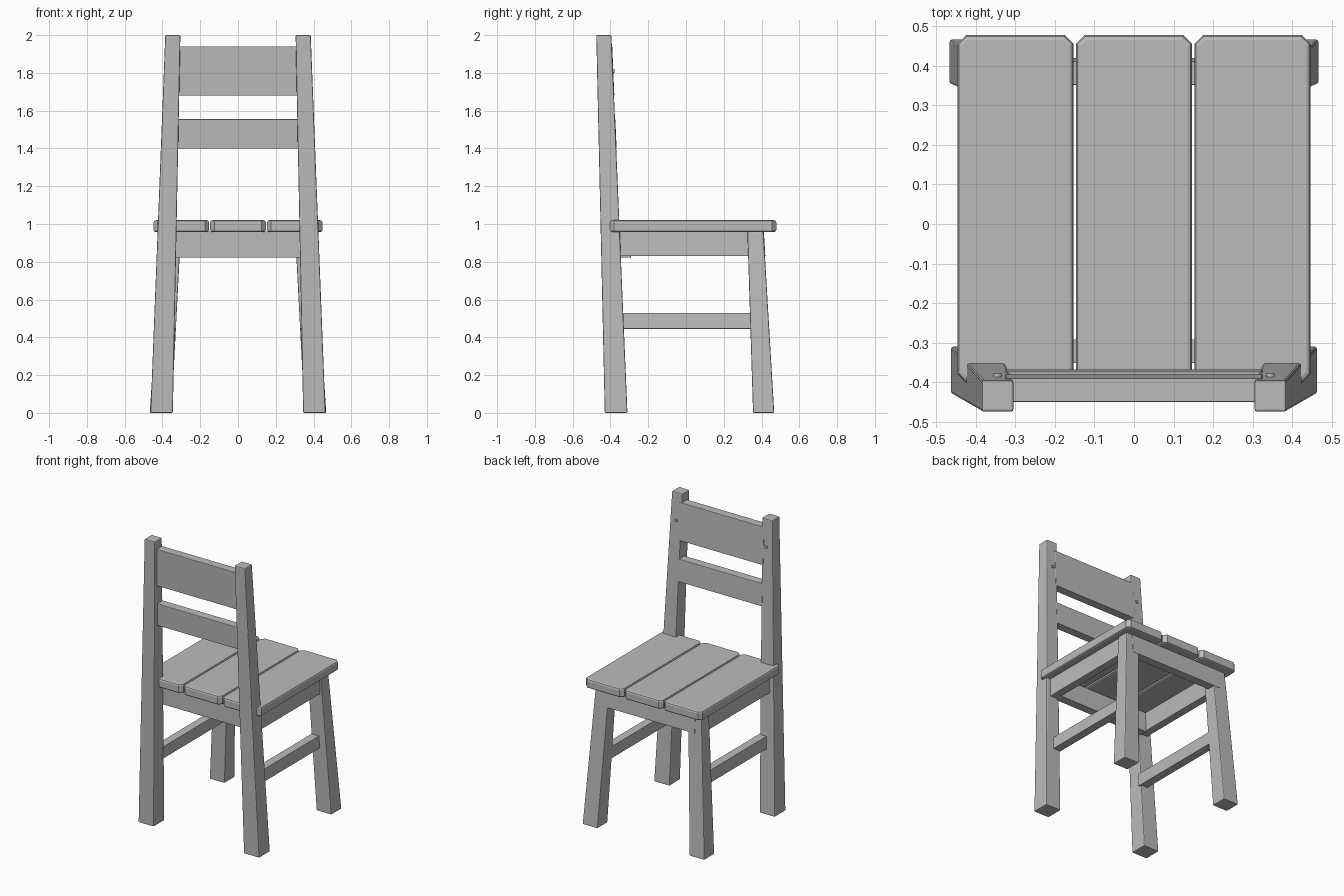
import bpy
import math

cube = bpy.data.objects.get("Cube")
if cube:
    bpy.data.objects.remove(cube, do_unlink=True)

paint = bpy.data.materials.new("plain_grey")
paint.use_nodes = True
grey = (0.5, 0.5, 0.5, 1)
paint.diffuse_color = grey
paint.node_tree.nodes["Principled BSDF"].inputs["Base Color"].default_value = grey


def finish(obj, bevel, segments=2):
    """Colour a part and soften its edges."""
    obj.data.materials.append(paint)
    if bevel:
        mod = obj.modifiers.new("soft_edges", "BEVEL")
        mod.width = bevel
        mod.segments = segments
        mod.limit_method = "ANGLE"
        mod.angle_limit = math.radians(50)
    return obj


def loft(name, low, high, z0, z1, bevel=0.0):
    """Solid between two outlines with the same number of points."""
    n = len(low)
    verts = [(x, y, z0) for x, y in low] + [(x, y, z1) for x, y in high]
    faces = [list(range(n))[::-1], list(range(n, 2 * n))]
    faces += [[i, (i + 1) % n, n + (i + 1) % n, n + i] for i in range(n)]
    mesh = bpy.data.meshes.new(name)
    mesh.from_pydata(verts, [], faces)
    obj = bpy.data.objects.new(name, mesh)
    bpy.context.collection.objects.link(obj)
    return finish(obj, bevel)


def rect(x0, x1, y0, y1):
    return [(x0, y0), (x1, y0), (x1, y1), (x0, y1)]


def clipped(x0, x1, y0, y1, c):
    """Rectangle with cut corners."""
    return [(x0 + c, y0), (x1 - c, y0), (x1, y0 + c), (x1, y1 - c),
            (x1 - c, y1), (x0 + c, y1), (x0, y1 - c), (x0, y0 + c)]


def pair(name, low, high, z0, z1, bevel):
    """The same part on both sides; the outlines are for the left (+x)."""
    for side, s in (("left", 1), ("right", -1)):
        flip = [[(s * x, y) for x, y in ring][::s] for ring in (low, high)]
        loft(f"{side}_{name}", *flip, z0, z1, bevel)


def post_face(z):
    """Depth of the seat-side face of the tapered back posts."""
    return -0.31 - 0.0425 * z


# Legs: tall tapered back posts and short splayed legs under the far seat edge
pair("back_post", rect(0.345, 0.463, -0.43, -0.31),
     rect(0.305, 0.385, -0.475, -0.395), 0, 2, 0.006)
pair("short_leg", rect(0.352, 0.467, 0.355, 0.467),
     rect(0.302, 0.405, 0.325, 0.41), 0, 0.962, 0.006)

# Backrest slats, leaning with the posts
for name, z0, z1 in (("lower_back_slat", 1.4, 1.555), ("upper_back_slat", 1.68, 1.94)):
    rings = [rect(-0.325, 0.325, post_face(z) - 0.058, post_face(z) + 0.002)
             for z in (z0, z1)]
    loft(name, *rings, z0, z1, 0.003)

# Seat planks with cut corners and rounded edges
for name, x in (("right", -0.3), ("middle", 0), ("left", 0.3)):
    outline = clipped(x - 0.147, x + 0.147, -0.402, 0.478, 0.022)
    loft(name + "_seat_plank", outline, outline, 0.957, 1.02, 0.012).modifiers[0].angle_limit = 1.0

# Aprons under the seat
back = rect(-0.35, 0.35, -0.352, -0.292)
loft("back_apron", back, back, 0.822, 0.96, 0.002)
loft("far_apron", rect(-0.36, 0.36, 0.36, 0.42),
     rect(-0.36, 0.36, 0.352, 0.412), 0.83, 0.96, 0.002)
pair("side_apron", rect(0.345, 0.4, -0.35, 0.35),
     rect(0.34, 0.395, -0.35, 0.35), 0.83, 0.96, 0.002)

# Side stretchers between the legs
pair("side_stretcher", rect(0.329, 0.387, -0.35, 0.36),
     rect(0.325, 0.383, -0.35, 0.36), 0.445, 0.53, 0.002)

# Small screw heads on the posts
for side, s in (("left", 1), ("right", -1)):
    bpy.ops.mesh.primitive_cylinder_add(
        vertices=12, radius=0.01, depth=0.03,
        location=(s * 0.345, post_face(1.81) - 0.006, 1.81),
        rotation=(math.radians(90), 0, 0))
    screw = bpy.context.object
    screw.name = side + "_screw_head"
    finish(screw, 0)
